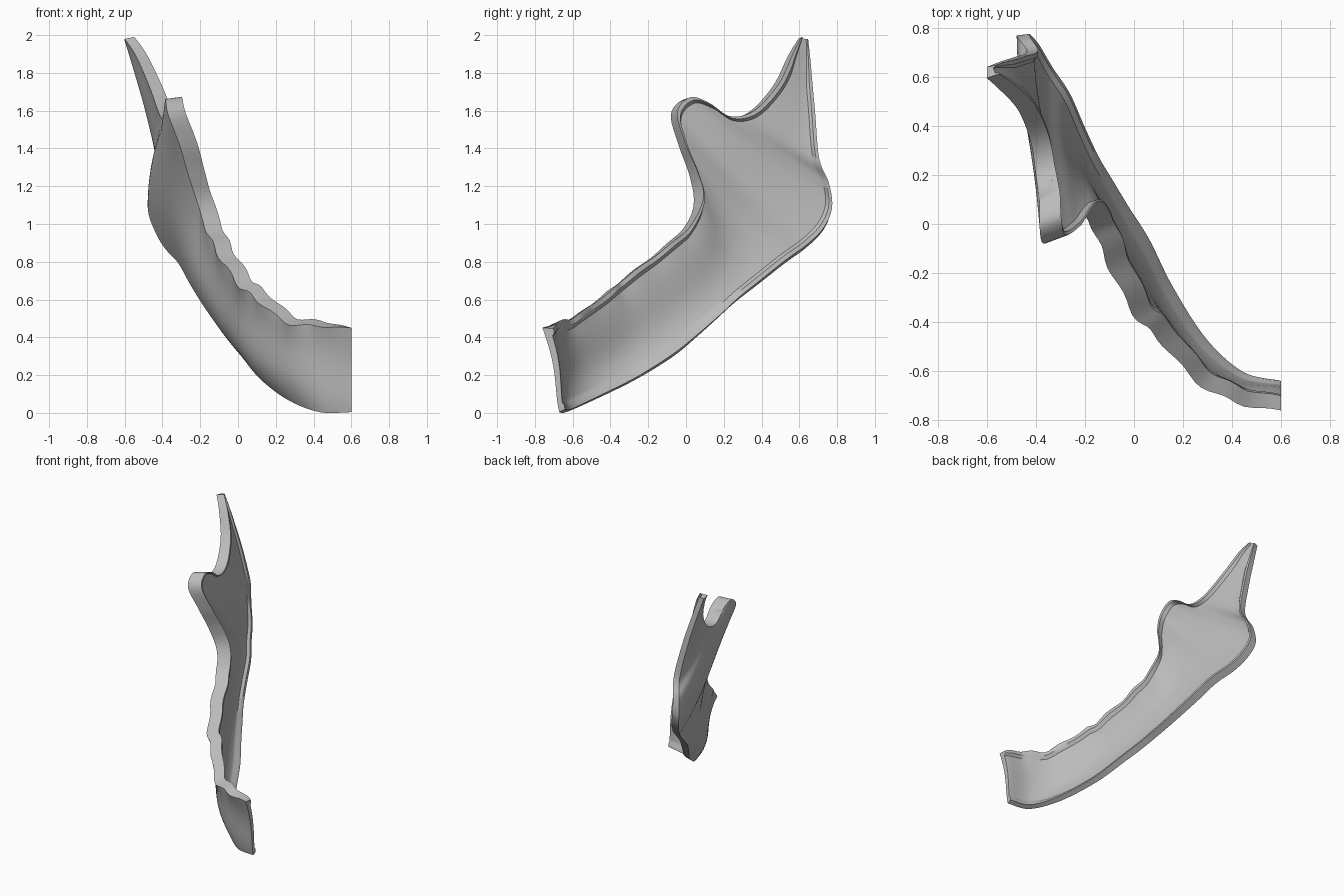
import bpy, bmesh, math
from mathutils import Vector

if "Cube" in bpy.data.objects:
    bpy.data.objects.remove(bpy.data.objects["Cube"], do_unlink=True)

# lower border: chin -> jaw angle -> up the back edge to the rear tip
LOWER = [(.6, -.7, 0), (.42, -.66, 0), (.25, -.51, .06), (.1, -.28, .17), (0, -.08, .29),
         (-.08, .04, .39), (-.15, .15, .49), (-.21, .25, .58), (-.27, .38, .68),
         (-.33, .52, .79), (-.4, .63, .87), (-.45, .72, .96), (-.485, .765, 1.07),
         (-.475, .75, 1.2), (-.44, .7, 1.33), (-.49, .68, 1.58), (-.55, .66, 1.8),
         (-.6, .64, 1.97)]
# upper border: tooth line -> front edge -> front tip -> notch -> rear tip
UPPER = [(.6, -.76, .45), (.42, -.73, .46), (.25, -.64, .48), (.1, -.47, .6), (0, -.37, .68),
         (-.1, -.18, .83), (-.17, -.02, .97), (-.21, .04, 1.1), (-.26, .02, 1.25),
         (-.31, -.04, 1.42), (-.37, -.08, 1.58), (-.385, -.01, 1.66), (-.385, .09, 1.63),
         (-.4, .2, 1.56), (-.42, .33, 1.59), (-.47, .46, 1.73), (-.54, .54, 1.89),
         (-.6, .595, 1.98)]
SPANS, STEPS, ACROSS = len(LOWER) - 1, 6, 20
BRANCH_NORMAL = Vector((.93, .27, .2)).normalized()


def spline(points, t):
    """Smooth curve through the points, t counted in spans."""
    i = min(int(t), SPANS - 1)
    f = t - i
    a, b, c, d = [Vector(points[min(max(k, 0), SPANS)]) for k in range(i - 1, i + 3)]
    return b + (c - a) * f / 2 + (a - b * 2.5 + c * 2 - d / 2) * f * f \
        + ((b - c) * 3 + d - a) * f ** 3 / 2


def sheet(t, v):
    return spline(LOWER, t).lerp(spline(UPPER, t), v)


def inward(t, v):
    """Inward direction, settling to one direction on the rising branch."""
    e = 0.05
    along = sheet(min(t + e, SPANS), v) - sheet(max(t - e, 0), v)
    n = along.cross(spline(UPPER, t) - spline(LOWER, t)).normalized()
    return n.lerp(BRANCH_NORMAL, min(max((t - 6) / 3, 0), 1)).normalized()


def outer_point(t, v):
    """Outer skin: hollow under the front teeth, bulging on the body, scalloped tooth line."""
    p, n = sheet(t, v), inward(t, v)
    fade = max(0, 1 - t / SPANS)
    swell = math.cos(min(t / 3, 1) * math.pi) * math.sin(math.pi * v)
    dent = math.sin(math.tau * v) * min(t / 3, 1)
    p += n * fade * (0.03 * swell - 0.015 * dent + 0.03 * (1 - v) ** 5)
    if t < 6.5:
        wave = math.sin(t * math.pi * 1.9) * v ** 8 * min(t, 6.5 - t, 1)
        p += n * 0.008 * wave + Vector((0, 0, 0.005 * wave))
    return p


def section(t):
    """Closed loop: outer skin, rim, then the recessed inner floor."""
    thick = 0.055 + 0.045 * math.sin(math.pi * min(t / SPANS, 1))
    lift = 0.045 * min(t, 1) * max(0, 1 - t / 6)
    width = (spline(UPPER, t) - spline(LOWER, t)).length
    rim = min(0.028 / width, 0.15)
    lip = min(0.05 / width, 0.25)
    loop = [outer_point(t, k / ACROSS) for k in range(ACROSS + 1)]

    def inner(v, depth):
        p = outer_point(t, v) + inward(t, v) * thick * depth * (0.6 + 0.4 * v)
        return p + Vector((0, 0, lift * v ** 8))

    loop += [inner(1 - rim * 0.4, 1), inner(1 - rim * 1.2, 1)]
    loop += [inner(1 - lip - (1 - 2 * lip) * k / ACROSS, 0.72) for k in range(ACROSS + 1)]
    loop += [inner(rim * 1.2, 1), inner(rim * 0.4, 1)]
    for p in loop:
        p.x = 0.6 if t == 0 else min(p.x, 0.6)
        p.z = max(p.z, 0)
    return loop


# loft the sections and close both ends
bm = bmesh.new()
rings = [[bm.verts.new(p) for p in section(i / STEPS)] for i in range(SPANS * STEPS + 1)]
count = len(rings[0])
for a, b in zip(rings, rings[1:]):
    for k in range(count):
        j = (k + 1) % count
        bm.faces.new((a[k], a[j], b[j], b[k]))
for ring in (rings[0], rings[-1]):
    bm.faces.new(ring)
bmesh.ops.recalc_face_normals(bm, faces=bm.faces)
bmesh.ops.triangulate(bm, faces=[f for f in bm.faces if len(f.verts) > 4])
mesh = bpy.data.meshes.new("half_jaw_shell")
bm.to_mesh(mesh)
bm.free()
jaw = bpy.data.objects.new("half_jaw_shell", mesh)
bpy.context.collection.objects.link(jaw)

# single plain grey
grey = bpy.data.materials.new("plain_grey")
grey.use_nodes = True
color = (0.5, 0.5, 0.5, 1)
grey.diffuse_color = color
grey.node_tree.nodes["Principled BSDF"].inputs["Base Color"].default_value = color
mesh.materials.append(grey)

bpy.context.view_layer.objects.active = jaw
jaw.select_set(True)
bpy.ops.object.shade_smooth_by_angle(angle=math.radians(40))
